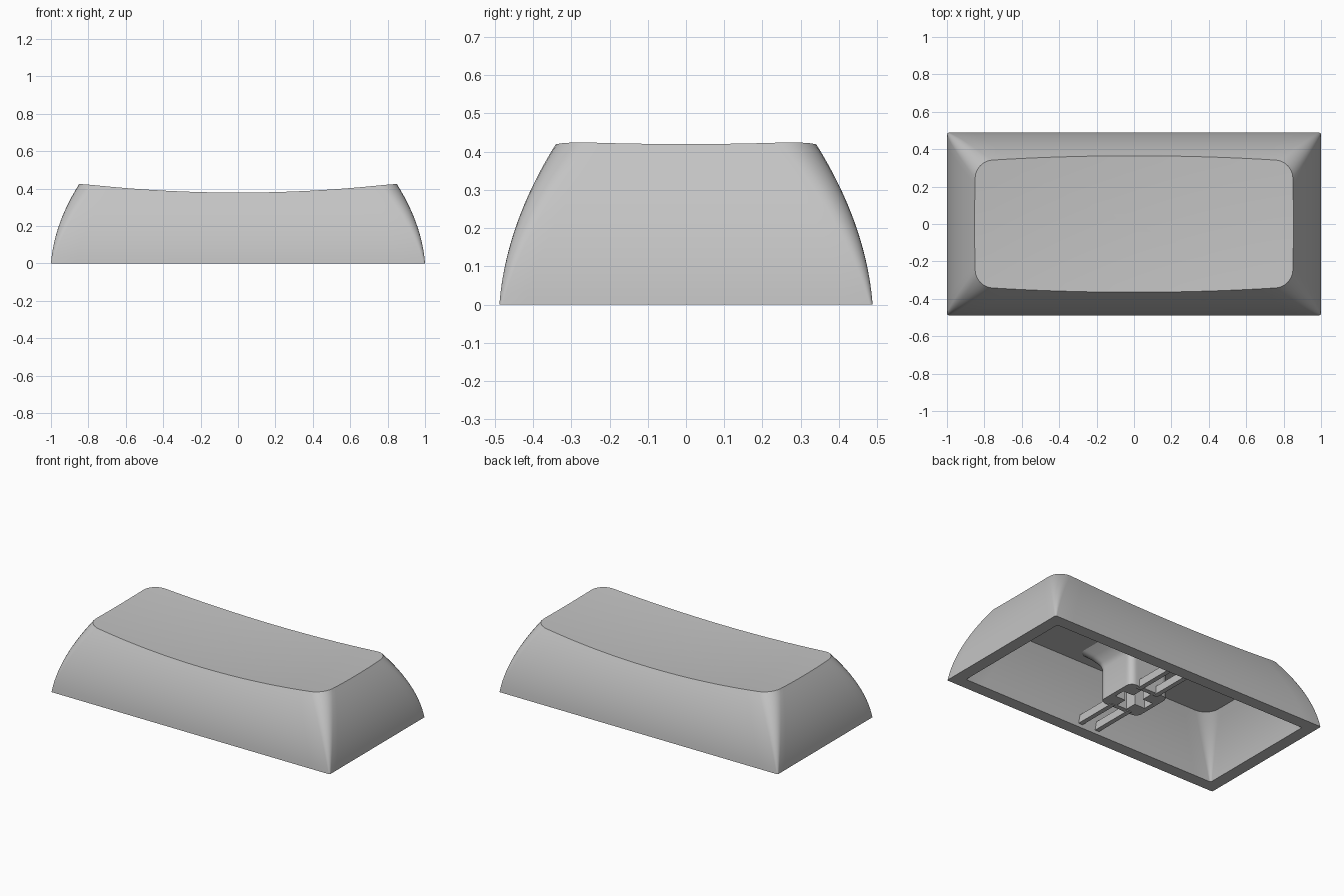
import bpy
import bmesh
import math

if "Cube" in bpy.data.objects:
    bpy.data.objects.remove(bpy.data.objects["Cube"])

HALF_X, HALF_Y, WALL, CEILING = 1.0, 0.488, 0.078, 0.333

grey = bpy.data.materials.new("plain grey")
grey.use_nodes = True
colour = (0.55, 0.55, 0.55, 1)
grey.diffuse_color = colour
grey.node_tree.nodes["Principled BSDF"].inputs["Base Color"].default_value = colour


def make_object(name, bm):
    bmesh.ops.recalc_face_normals(bm, faces=bm.faces)
    mesh = bpy.data.meshes.new(name)
    bm.to_mesh(mesh)
    bm.free()
    mesh.materials.append(grey)
    obj = bpy.data.objects.new(name, mesh)
    bpy.context.collection.objects.link(obj)
    return obj


def smooth(obj):
    bpy.ops.object.select_all(action="DESELECT")
    obj.select_set(True)
    bpy.context.view_layer.objects.active = obj
    bpy.ops.object.shade_smooth_by_angle(angle=math.radians(30))


def perimeter(steps_side=16, steps_corner=6):
    """Describe a rounded rectangle as side fractions and corner normals."""
    marks = []
    signs = [(1, 1), (-1, 1), (-1, -1), (1, -1)]
    for q, (sx, sy) in enumerate(signs):
        for i in range(steps_corner + 1):
            angle = math.pi / 2 * (q + i / steps_corner)
            marks.append((sx, sy, math.cos(angle), math.sin(angle)))
        nx, ny = signs[(q + 1) % 4]
        for i in range(1, steps_side):
            f = i / steps_side
            marks.append((sx + (nx - sx) * f, sy + (ny - sy) * f,
                          math.cos(angle), math.sin(angle)))
    return marks


MARKS = perimeter()


def place(mark, a, b, r):
    u, v, c, s = mark
    return u * (a - r) + r * c, v * (b - r) + r * s


def loft(bm, rings):
    """Skin a list of equally long rings; returns the vertex rings."""
    made = [[bm.verts.new(p) for p in ring] for ring in rings]
    for low, high in zip(made, made[1:]):
        for i in range(len(low)):
            j = (i + 1) % len(low)
            bm.faces.new((low[i], low[j], high[j], high[i]))
    return made


def dish(x, y):
    return 0.369 + (x * x + y * y) / 14.4


def inset(z):
    return 0.08 * z + 0.65 * z * z


def outer_point(mark, t):
    """Point on the curved side, t of the way up to the dished top."""
    z = t * 0.4
    for _ in range(8):
        d = inset(z)
        x, y = place(mark, HALF_X - d, HALF_Y - d, 0.008 + 0.2 * z)
        z = t * dish(x, y)
    return x, y, z


def inner_ring(z):
    d = WALL + inset(z) + 0.115 * z
    return [(*place(m, HALF_X - d, HALF_Y - d, 0.01 + 0.25 * z), z) for m in MARKS]


# Hollow cap: ceiling, inner wall, rim, outer wall and dished top in one skin
bm = bmesh.new()
rings = [inner_ring(CEILING * (1 - i / 8)) for i in range(9)]
rings += [[outer_point(m, i / 14) for m in MARKS] for i in range(15)]
top_edge = rings[-1]
for i in range(1, 10):
    k = 1 - i / 10
    rings.append([(x * k, y * k, dish(x * k, y * k)) for x, y, _ in top_edge])
skin = loft(bm, rings)
bm.faces.new(skin[0])
middle = bm.verts.new((0, 0, dish(0, 0)))
last = skin[-1]
for i in range(len(last)):
    bm.faces.new((last[i], last[(i + 1) % len(last)], middle))
cap = make_object("cap_shell", bm)
smooth(cap)

# Stem with a flared root under the ceiling
bm = bmesh.new()
sections = [(0.14, 0.14, 0.04, 0.025), (0.14, 0.14, 0.04, 0.23),
            (0.155, 0.15, 0.045, 0.265), (0.195, 0.175, 0.05, 0.3),
            (0.25, 0.21, 0.05, 0.336)]
skin = loft(bm, [[(*place(m, a, b, r), z) for m in MARKS] for a, b, r, z in sections])
bm.faces.new(skin[0])
bm.faces.new(skin[-1])
stem = make_object("stem", bm)

# Cross-shaped socket cut up into the stem
w, n = 0.11, 0.036
corner = [(w, n), (n, n), (n, w)]
outline = []
for q in range(4):
    c, s = round(math.cos(q * math.pi / 2)), round(math.sin(q * math.pi / 2))
    outline += [(x * c - y * s, x * s + y * c) for x, y in corner]
bm = bmesh.new()
skin = loft(bm, [[(x, y, z) for x, y in outline] for z in (-0.05, 0.22)])
bm.faces.new(skin[0])
bm.faces.new(skin[1])
cutter = make_object("socket_cutter", bm)
cutter.hide_render = True
cut = stem.modifiers.new("socket", "BOOLEAN")
cut.operation = "DIFFERENCE"
cut.solver = "EXACT"
cut.object = cutter
bpy.context.view_layer.objects.active = stem
bpy.ops.object.modifier_apply(modifier="socket")
bpy.data.objects.remove(cutter)
smooth(stem)

# Paired thin ribs from the stem to the long walls
for side_x, x_name in ((1, "left"), (-1, "right")):
    for side_y, y_name in ((1, "back"), (-1, "front")):
        bm = bmesh.new()
        bmesh.ops.create_cube(bm, size=1)
        for v in bm.verts:
            v.co.x = side_x * 0.062 + v.co.x * 0.03
            v.co.y = side_y * 0.265 + v.co.y * 0.3
            v.co.z = 0.045 + v.co.z * 0.05
        make_object(f"rib_{y_name}_{x_name}", bm)
